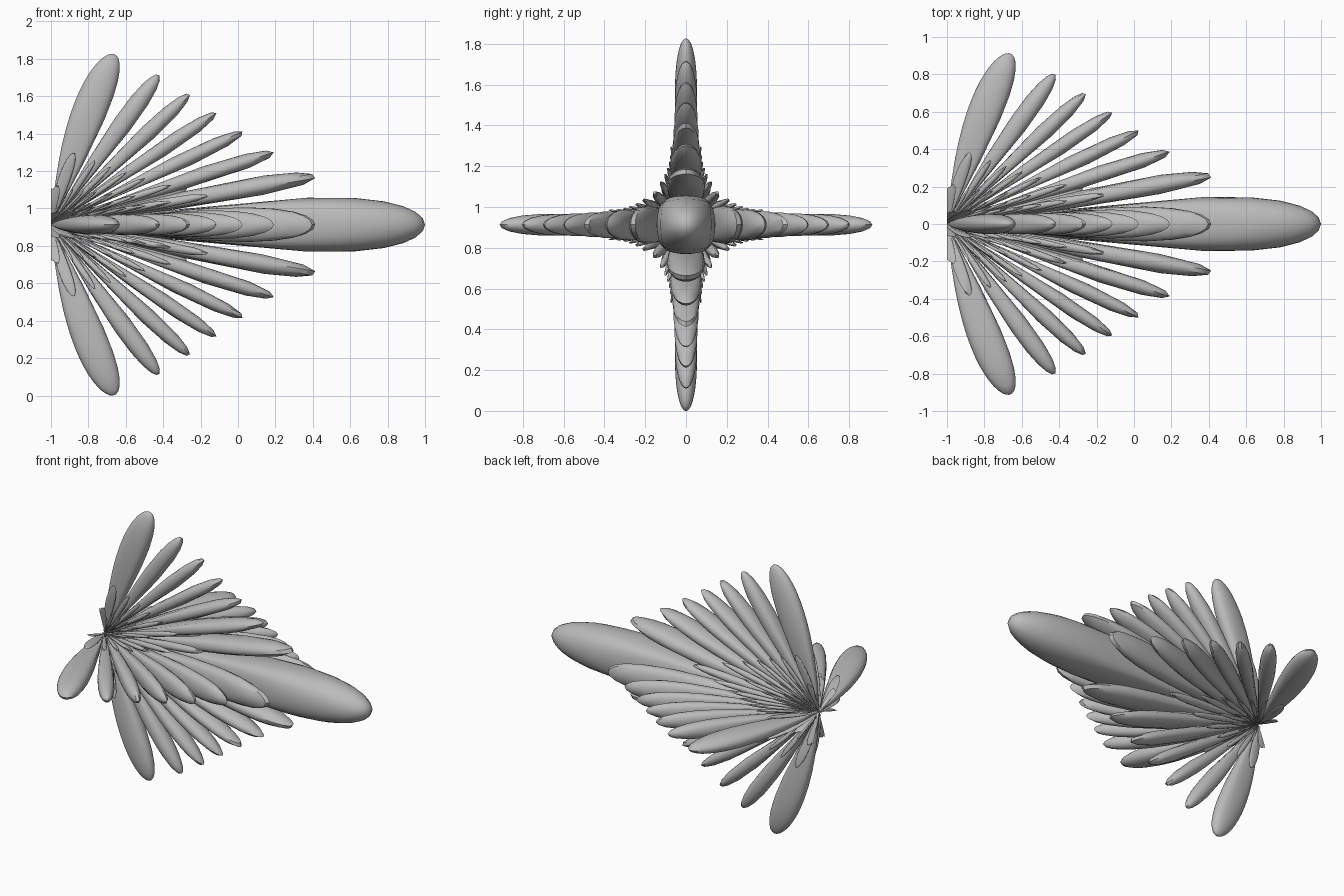
import bpy
import bmesh
import math
from mathutils import Vector

if "Cube" in bpy.data.objects:
    bpy.data.objects.remove(bpy.data.objects["Cube"], do_unlink=True)

ELEMENTS = 16       # sources per side of the square array
RANGE_DB = 46.8     # level below the peak that shrinks to the origin
LENGTH = 2.0        # length of the main lobe
STEP = 1            # angular sampling in degrees


def array_level(u):
    """Strength of a row of half-wave spaced sources at direction sine u."""
    half = math.pi * u / 2
    if abs(math.sin(half)) < 1e-7:
        return 1.0
    return abs(math.sin(ELEMENTS * half) / (ELEMENTS * math.sin(half)))


def lobe_point(azimuth, elevation):
    """Point on the lobe surface in the given direction."""
    a, e = math.radians(azimuth), math.radians(elevation)
    d = Vector((math.cos(e) * math.cos(a), math.cos(e) * math.sin(a), math.sin(e)))
    level = max(array_level(d.y) * array_level(d.z), 1e-9)
    radius = max(0.0, 1 + 20 * math.log10(level) / RANGE_DB)
    return d * radius * LENGTH


# Grey material
grey = bpy.data.materials.new("plain grey")
grey.use_nodes = True
colour = (0.5, 0.5, 0.5, 1)
grey.diffuse_color = colour
grey.node_tree.nodes["Principled BSDF"].inputs["Base Color"].default_value = colour

# Fan of lobes: a half sphere grid pulled in and out by the array level
bm = bmesh.new()
angles = range(-90, 91, STEP)
grid = [[bm.verts.new(lobe_point(a, e)) for a in angles] for e in angles]
for low, high in zip(grid, grid[1:]):
    for i in range(len(low) - 1):
        bm.faces.new((low[i], low[i + 1], high[i + 1], high[i]))
bmesh.ops.remove_doubles(bm, verts=bm.verts[:], dist=1e-5)
bmesh.ops.dissolve_degenerate(bm, edges=bm.edges[:], dist=1e-6)

# Stand the fan on the ground, with its root at the far right
lowest = min(v.co.z for v in bm.verts)
bmesh.ops.translate(bm, verts=bm.verts[:], vec=(-LENGTH / 2, 0, -lowest))

mesh = bpy.data.meshes.new("lobe_fan")
bm.to_mesh(mesh)
bm.free()
mesh.materials.append(grey)
fan = bpy.data.objects.new("lobe_fan", mesh)
bpy.context.collection.objects.link(fan)

bpy.ops.object.select_all(action="DESELECT")
fan.select_set(True)
bpy.context.view_layer.objects.active = fan
bpy.ops.object.shade_smooth_by_angle(angle=math.radians(40))
